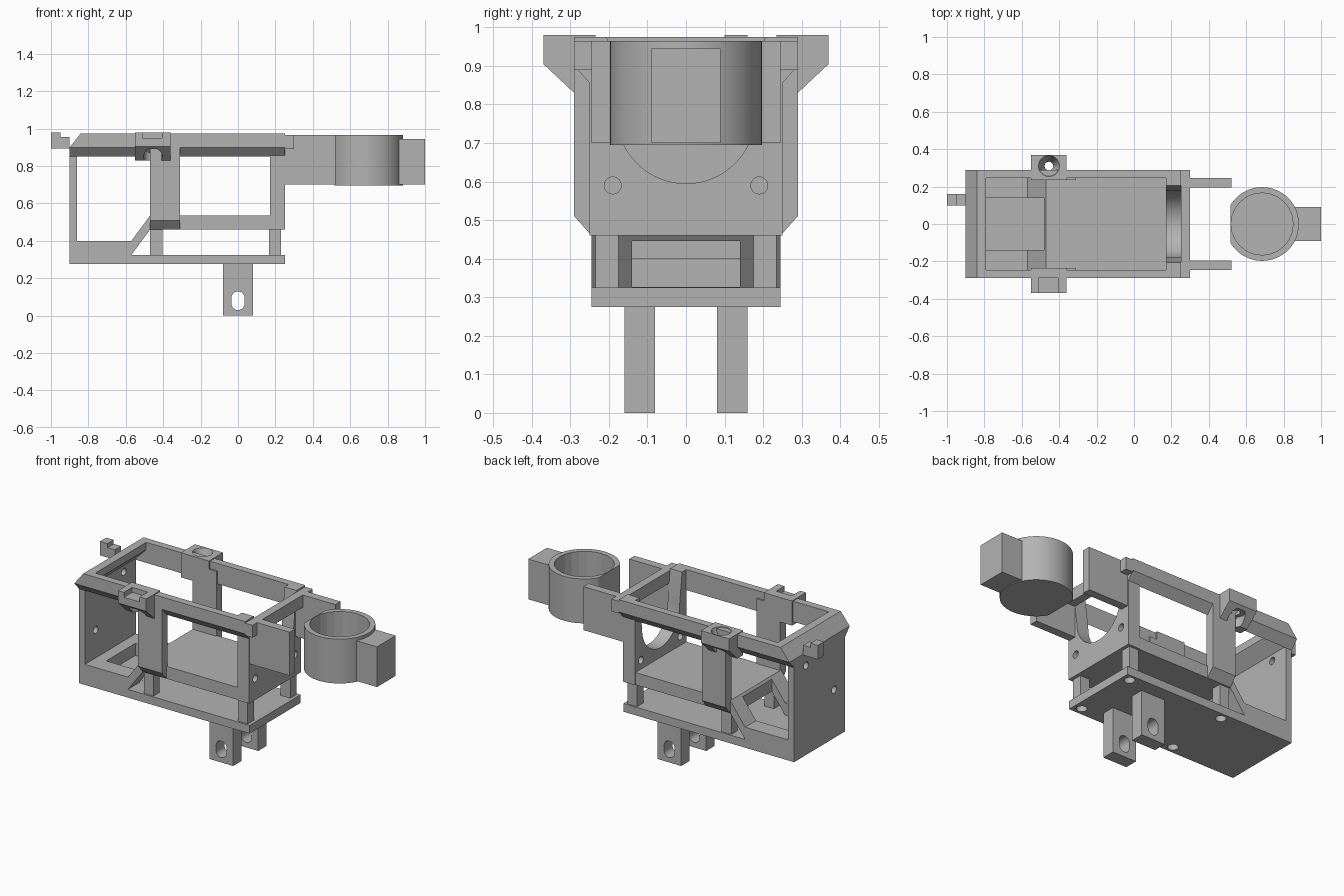
import bpy, bmesh, math
from mathutils import Vector

cube = bpy.data.objects.get("Cube")
if cube:
    bpy.data.objects.remove(cube, do_unlink=True)

grey = bpy.data.materials.new("plain grey")
grey.use_nodes = True
colour = (0.45, 0.45, 0.45, 1)
grey.diffuse_color = colour
grey.node_tree.nodes["Principled BSDF"].inputs["Base Color"].default_value = colour


def finish(name, bm):
    bmesh.ops.recalc_face_normals(bm, faces=bm.faces)
    mesh = bpy.data.meshes.new(name)
    bm.to_mesh(mesh)
    bm.free()
    mesh.materials.append(grey)
    obj = bpy.data.objects.new(name, mesh)
    bpy.context.collection.objects.link(obj)
    return obj


def prism(name, points, axis, lo, hi):
    """Extrude a profile along x (yz points), y (xz points) or z (xy points)."""
    place = {"x": lambda a, b: (lo, a, b),
             "y": lambda a, b: (a, lo, b),
             "z": lambda a, b: (a, b, lo)}[axis]
    shift = Vector([(hi - lo) * (axis == k) for k in "xyz"])
    bm = bmesh.new()
    face = bm.faces.new([bm.verts.new(place(a, b)) for a, b in points])
    out = bmesh.ops.extrude_face_region(bm, geom=[face])
    verts = [v for v in out["geom"] if isinstance(v, bmesh.types.BMVert)]
    bmesh.ops.translate(bm, verts=verts, vec=shift)
    return finish(name, bm)


def box(name, x, y, z):
    return prism(name, [(x[0], y[0]), (x[1], y[0]), (x[1], y[1]), (x[0], y[1])], "z", *z)


def arc(a, b, ra, rb, start=0, end=360, n=48):
    closed = end - start == 360
    steps = n if closed else n + 1
    angles = [math.radians(start + (end - start) * i / n) for i in range(steps)]
    return [(a + ra * math.cos(t), b + rb * math.sin(t)) for t in angles]


def cut(obj, cutter):
    cutter.hide_render = True
    cutter.hide_set(True)
    cutter.display_type = "WIRE"
    mod = obj.modifiers.new("cut", "BOOLEAN")
    mod.operation = "DIFFERENCE"
    mod.solver = "EXACT"
    mod.object = cutter


def hole(obj, axis, a, b, r, lo, hi):
    cut(obj, prism("hole_cutter", arc(a, b, r, r, n=24), axis, lo, hi))


def span(s, a, b):
    return (min(s * a, s * b), max(s * a, s * b))


# Base plate with screw holes below the posts
plate = box("base_plate", (-0.9, 0.25), (-0.245, 0.245), (0.275, 0.325))
for x in (-0.44, 0.2):
    for y in (-0.2, 0.2):
        hole(plate, "z", x, y, 0.03, 0.2, 0.318)

# Stepped shelf with a slot through the ramp
shelf = prism("stepped_shelf", [(-0.86, 0.325), (-0.57, 0.325), (-0.47, 0.46), (0.25, 0.46),
                                (0.25, 0.535), (-0.47, 0.535), (-0.57, 0.4), (-0.86, 0.4)],
              "y", -0.245, 0.245)
cut(shelf, box("slot_cutter", (-0.79, -0.48), (-0.14, 0.14), (0.326, 0.7)))

# Back wall, its overhanging rim and locating tab
back = box("back_wall", (-0.9, -0.86), (-0.245, 0.245), (0.325, 0.9))
hole(back, "x", -0.14, 0.57, 0.022, -1, -0.8)
hole(back, "x", 0.13, 0.82, 0.022, -1, -0.8)
prism("back_rim", [(-0.9, 0.9), (-0.84, 0.975), (-0.79, 0.975), (-0.79, 0.93), (-0.86, 0.86)],
      "y", -0.25, 0.25)
prism("back_tab", [(-1, 0.895), (-0.9, 0.895), (-0.9, 0.955), (-0.95, 0.955),
                   (-0.95, 0.98), (-1, 0.98)], "y", 0.1, 0.16)

# Front wall with an open round cradle, and the bar that bridges it
wall = prism("front_wall", [(-0.25, 0.975), (-0.25, 0.46), (0.25, 0.46), (0.25, 0.975), (0.205, 0.975)]
             + arc(0, 0.775, 0.18, 0.18, 360, 180, 32) + [(-0.205, 0.975)], "x", 0.17, 0.25)
for y in (-0.19, 0.19):
    hole(wall, "x", y, 0.59, 0.022, 0.1, 0.3)
box("front_bar", (0.25, 0.3), (-0.29, 0.29), (0.89, 0.965))

for s, side in ((1, "left"), (-1, "right")):
    # Side rail, bevelled underneath and at its back end
    rail = prism(side + "_rail", [(s * 0.245, 0.85), (s * 0.29, 0.9), (s * 0.29, 0.975),
                                  (s * 0.245, 0.975)], "x", -0.9, 0.25)
    cut(rail, prism("rail_end_cutter", [(-0.92, 0.875), (-0.92, 1), (-0.82, 1)], "y", -0.4, 0.4))

    # Side column
    prism(side + "_column", [(s * 0.235, 0.46), (s * 0.245, 0.46), (s * 0.29, 0.51),
                             (s * 0.29, 0.93), (s * 0.235, 0.93)], "x", -0.47, -0.31)

    # Bracket with a screw hole
    bracket = prism(side + "_bracket", [(s * 0.235, 0.83), (s * 0.29, 0.83), (s * 0.37, 0.905),
                                        (s * 0.37, 0.98), (s * 0.235, 0.98)], "x", -0.55, -0.36)
    hole(bracket, "z", -0.455, s * 0.31, 0.05, 0.7, 0.89)
    if s > 0:
        bm = bmesh.new()
        bmesh.ops.create_cone(bm, cap_ends=True, segments=32, radius1=0.012, radius2=0.06, depth=0.13)
        bmesh.ops.translate(bm, verts=bm.verts, vec=(-0.455, 0.31, 0.925))
        cut(bracket, finish("countersink_cutter", bm))
    else:
        cut(bracket, box("notch_cutter", (-0.51, -0.405), (-0.4, -0.29), (0.95, 1.1)))

    # Forward arm
    box(side + "_arm", (0.25, 0.52), span(s, 0.195, 0.245), (0.7, 0.965))

    # Spacer posts between the plate and the shelf
    box(side + "_back_post", (-0.47, -0.405), span(s, 0.175, 0.235), (0.325, 0.5))
    box(side + "_front_post", (0.165, 0.23), span(s, 0.175, 0.235), (0.325, 0.46))

    # Mounting leg with an upright slot
    leg = box(side + "_leg", (-0.08, 0.08), span(s, 0.08, 0.16), (0, 0.275))
    slot = arc(0, 0.095, 0.035, 0.035, 0, 180, 16) + arc(0, 0.065, 0.035, 0.035, 180, 360, 16)
    cut(leg, prism("leg_slot_cutter", slot, "y", -0.3, 0.3))

# Round cup, flattened on the inner side, with its end block
cup = prism("round_cup", arc(0.685, 0, 0.197, 0.197, n=64), "z", 0.695, 0.965)
cut(cup, box("flat_cutter", (0.4, 0.517), (-0.3, 0.3), (0.6, 1.1)))
hole(cup, "z", 0.685, 0, 0.166, 0.72, 1.1)
block = box("cup_block", (0.86, 1), (-0.09, 0.09), (0.7, 0.945))

# Smooth the curved parts while keeping the edges sharp
bpy.ops.object.select_all(action="DESELECT")
for obj in (cup, wall):
    obj.select_set(True)
bpy.context.view_layer.objects.active = cup
bpy.ops.object.shade_smooth_by_angle()
